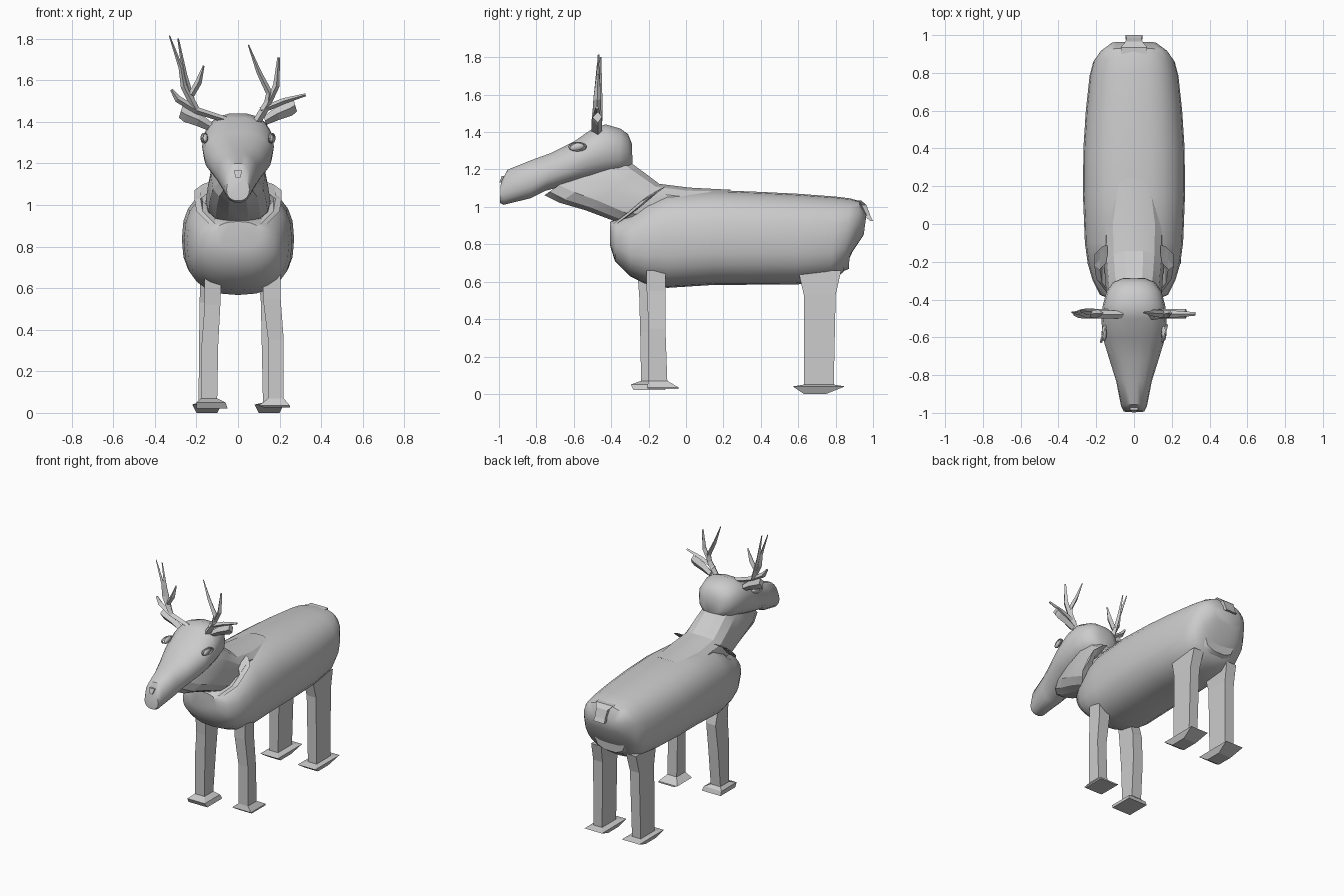
import bpy, bmesh, math
from mathutils import Vector


def make(name, bm, angle=35):
    bmesh.ops.recalc_face_normals(bm, faces=bm.faces)
    me = bpy.data.meshes.new(name)
    bm.to_mesh(me)
    bm.free()
    ob = bpy.data.objects.new(name, me)
    bpy.context.collection.objects.link(ob)
    bpy.ops.object.select_all(action='DESELECT')
    bpy.context.view_layer.objects.active = ob
    ob.select_set(True)
    if angle:
        bpy.ops.object.shade_smooth_by_angle(angle=math.radians(angle))
    return ob


def skin(bm, rings, caps=True):
    rows = [[bm.verts.new(p) for p in r] for r in rings]
    n = len(rows[0])
    for a, b in zip(rows, rows[1:]):
        for i in range(n):
            j = (i + 1) % n
            bm.faces.new((a[i], a[j], b[j], b[i]))
    if caps:
        bm.faces.new(rows[0])
        bm.faces.new(rows[-1])


def loft(name, sections, n=20, power=2.4, caps=True, angle=40):
    """Each section: bottom y, bottom z, top y, top z, half width."""
    rings = []
    for yb, zb, yt, zt, hw in sections:
        ring = []
        for i in range(n):
            t = 2 * math.pi * i / n
            c, s = math.cos(t), math.sin(t)
            u = math.copysign(abs(c) ** (2 / power), c)
            v = 0.5 + 0.5 * math.copysign(abs(s) ** (2 / power), s)
            ring.append((hw * u, yb + (yt - yb) * v, zb + (zt - zb) * v))
        rings.append(ring)
    bm = bmesh.new()
    skin(bm, rings, caps)
    return make(name, bm, angle)


def branch(bm, pts, widths, y=-0.48):
    """Flat tapered antler tine through (x, z) points."""
    rings = []
    for i, (p, w) in enumerate(zip(pts, widths)):
        a, b = Vector(pts[max(i - 1, 0)]), Vector(pts[min(i + 1, len(pts) - 1)])
        d = (b - a).normalized()
        nx, nz = -d.y * w, d.x * w
        yy = y + 0.03 * (p[1] - 1.4)
        rings.append([(p[0] + nx, yy, p[1] + nz), (p[0], yy - w * 1.3, p[1]),
                      (p[0] - nx, yy, p[1] - nz), (p[0], yy + w * 1.3, p[1])])
    skin(bm, rings)


def boxes(name, levels):
    """Stack of rectangles: x0, x1, y0, y1, z."""
    bm = bmesh.new()
    skin(bm, [[(a, c, z), (b, c, z), (b, d, z), (a, d, z)] for a, b, c, d, z in levels])
    return make(name, bm, 0)


# Barrel body
loft("body", [
    (-0.405, 0.79, -0.405, 0.92, 0.11), (-0.38, 0.71, -0.37, 0.935, 0.18),
    (-0.30, 0.63, -0.29, 0.965, 0.22), (-0.22, 0.59, -0.20, 1.04, 0.245),
    (-0.10, 0.567, -0.10, 1.08, 0.26), (0.15, 0.583, 0.15, 1.09, 0.27),
    (0.40, 0.584, 0.40, 1.08, 0.268), (0.60, 0.586, 0.60, 1.07, 0.255),
    (0.77, 0.60, 0.80, 1.055, 0.235), (0.84, 0.65, 0.88, 1.045, 0.215),
    (0.89, 0.76, 0.93, 1.03, 0.18), (0.95, 0.85, 0.965, 0.96, 0.12)], n=24, power=2.5)

# Hindquarter wedge under the rump
loft("haunch", [(0.62, 0.62, 0.62, 0.75, 0.17), (0.80, 0.635, 0.80, 0.80, 0.17),
                (0.87, 0.665, 0.88, 0.82, 0.12)], n=10)

# Neck, running from under the jaw to the withers
loft("neck", [
    (-0.76, 1.06, -0.42, 1.30, 0.09), (-0.68, 1.02, -0.32, 1.26, 0.13),
    (-0.54, 0.98, -0.24, 1.20, 0.145), (-0.38, 0.92, -0.14, 1.125, 0.155),
    (-0.20, 0.90, 0.02, 1.105, 0.16), (0.0, 0.95, 0.24, 1.093, 0.12)],
    n=14, power=2.6, angle=20)

# Head with long muzzle
loft("head", [
    (-0.995, 1.02, -0.99, 1.13, 0.055), (-0.975, 1.01, -0.955, 1.20, 0.068),
    (-0.83, 1.045, -0.83, 1.25, 0.095), (-0.75, 1.085, -0.72, 1.29, 0.125),
    (-0.62, 1.12, -0.60, 1.35, 0.163), (-0.52, 1.14, -0.50, 1.42, 0.173),
    (-0.43, 1.16, -0.43, 1.443, 0.165), (-0.36, 1.175, -0.35, 1.42, 0.145),
    (-0.305, 1.20, -0.31, 1.39, 0.11), (-0.285, 1.22, -0.29, 1.34, 0.06)],
    n=18, power=2.3)

# Nose tip
boxes("nose", [(-0.01, 0.01, -0.998, -0.96, 1.13), (-0.02, 0.02, -0.985, -0.95, 1.165)])

# Eyes: oval ball with a lid rim
for side, tag in ((1, "right"), (-1, "left")):
    bpy.ops.mesh.primitive_uv_sphere_add(segments=12, ring_count=8, radius=1,
                                         location=(side * 0.158, -0.58, 1.322))
    eye = bpy.context.object
    eye.name = "eye_" + tag
    eye.scale = (0.014, 0.042, 0.02)
    eye.rotation_euler = (math.radians(15), 0, 0)
    bpy.ops.object.shade_smooth()
    bpy.ops.mesh.primitive_torus_add(major_segments=12, minor_segments=5,
                                     major_radius=0.045, minor_radius=0.007,
                                     location=(side * 0.162, -0.58, 1.322))
    lid = bpy.context.object
    lid.name = "eyelid_" + tag
    lid.scale = (0.5, 1, 1)
    lid.rotation_euler = (math.radians(15), math.radians(90), 0)

# Ears: folded leaf shapes
for side, tag in ((1, "right"), (-1, "left")):
    bm = bmesh.new()
    up = 0.02 if side > 0 else -0.01
    rings = []
    for x, z, w in ((0.13, 1.385, 0.02), (0.19, 1.42, 0.03), (0.25, 1.445, 0.035), (0.275, 1.46, 0.03)):
        z += up
        rings.append([(side * (x - w * 0.3), -0.47, z + w), (side * x, -0.50, z),
                      (side * (x + w * 0.3), -0.47, z - w), (side * x, -0.45, z)])
    skin(bm, rings)
    make("ear_" + tag, bm, 0)

# Antlers: different on each side
bm = bmesh.new()
branch(bm, [(-0.06, 1.41), (-0.20, 1.455), (-0.29, 1.51), (-0.32, 1.555)], [0.015, 0.017, 0.017, 0.007])
branch(bm, [(-0.20, 1.455), (-0.26, 1.57), (-0.275, 1.66), (-0.33, 1.815)], [0.018, 0.016, 0.011, 0.003])
branch(bm, [(-0.21, 1.46), (-0.255, 1.62), (-0.288, 1.80)], [0.016, 0.012, 0.004], -0.47)
branch(bm, [(-0.225, 1.53), (-0.19, 1.59), (-0.165, 1.67)], [0.016, 0.016, 0.004])
make("antler_left", bm, 0)
bm = bmesh.new()
branch(bm, [(0.09, 1.40), (0.145, 1.49), (0.15, 1.54), (0.10, 1.64), (0.05, 1.77)],
       [0.02, 0.02, 0.016, 0.012, 0.003])
branch(bm, [(0.145, 1.49), (0.185, 1.575), (0.195, 1.71)], [0.016, 0.016, 0.006])
branch(bm, [(0.11, 1.455), (0.22, 1.50), (0.325, 1.53)], [0.016, 0.014, 0.007])
make("antler_right", bm, 0)

# Legs with flared hooves
boxes("front_leg_right", [(0.12, 0.205, -0.21, -0.11, 0.66), (0.12, 0.205, -0.21, -0.11, 0.55),
                          (0.145, 0.22, -0.20, -0.11, 0.35), (0.145, 0.22, -0.20, -0.10, 0.07),
                          (0.10, 0.25, -0.21, -0.04, 0.035), (0.13, 0.25, -0.20, -0.04, 0.025)])
boxes("front_leg_left", [(-0.16, -0.08, -0.26, -0.15, 0.66), (-0.16, -0.085, -0.25, -0.11, 0.52),
                         (-0.175, -0.095, -0.245, -0.12, 0.33), (-0.178, -0.10, -0.24, -0.14, 0.07),
                         (-0.20, -0.06, -0.295, -0.12, 0.05), (-0.20, -0.05, -0.28, -0.11, 0.02)])
for side, tag in ((1, "right"), (-1, "left")):
    boxes("hind_leg_" + tag, [(side * 0.10, side * 0.18, 0.60, 0.83, 0.66),
                              (side * 0.11, side * 0.185, 0.63, 0.80, 0.53),
                              (side * 0.12, side * 0.19, 0.63, 0.79, 0.05),
                              (side * 0.08, side * 0.22, 0.57, 0.85, 0.04),
                              (side * 0.10, side * 0.20, 0.63, 0.75, 0.0)])

# Shoulder flaps of the collar
for side, tag in ((1, "right"), (-1, "left")):
    bm = bmesh.new()
    skin(bm, [[(side * x, y, z), (side * (x + 0.03), y + 0.02, z), (side * (x + 0.03), y + 0.08, z + 0.04),
               (side * x, y + 0.09, z + 0.05)]
              for x, y, z in ((0.11, -0.39, 0.91), (0.17, -0.31, 0.97), (0.18, -0.24, 1.03), (0.14, -0.20, 1.06))])
    make("shoulder_flap_" + tag, bm, 0)

# Short tail
boxes("tail", [(-0.07, 0.07, 0.90, 0.935, 1.035), (-0.045, 0.045, 0.93, 0.965, 1.01),
               (-0.04, 0.04, 0.95, 0.985, 0.955), (-0.045, 0.045, 0.985, 1.0, 0.925)])
